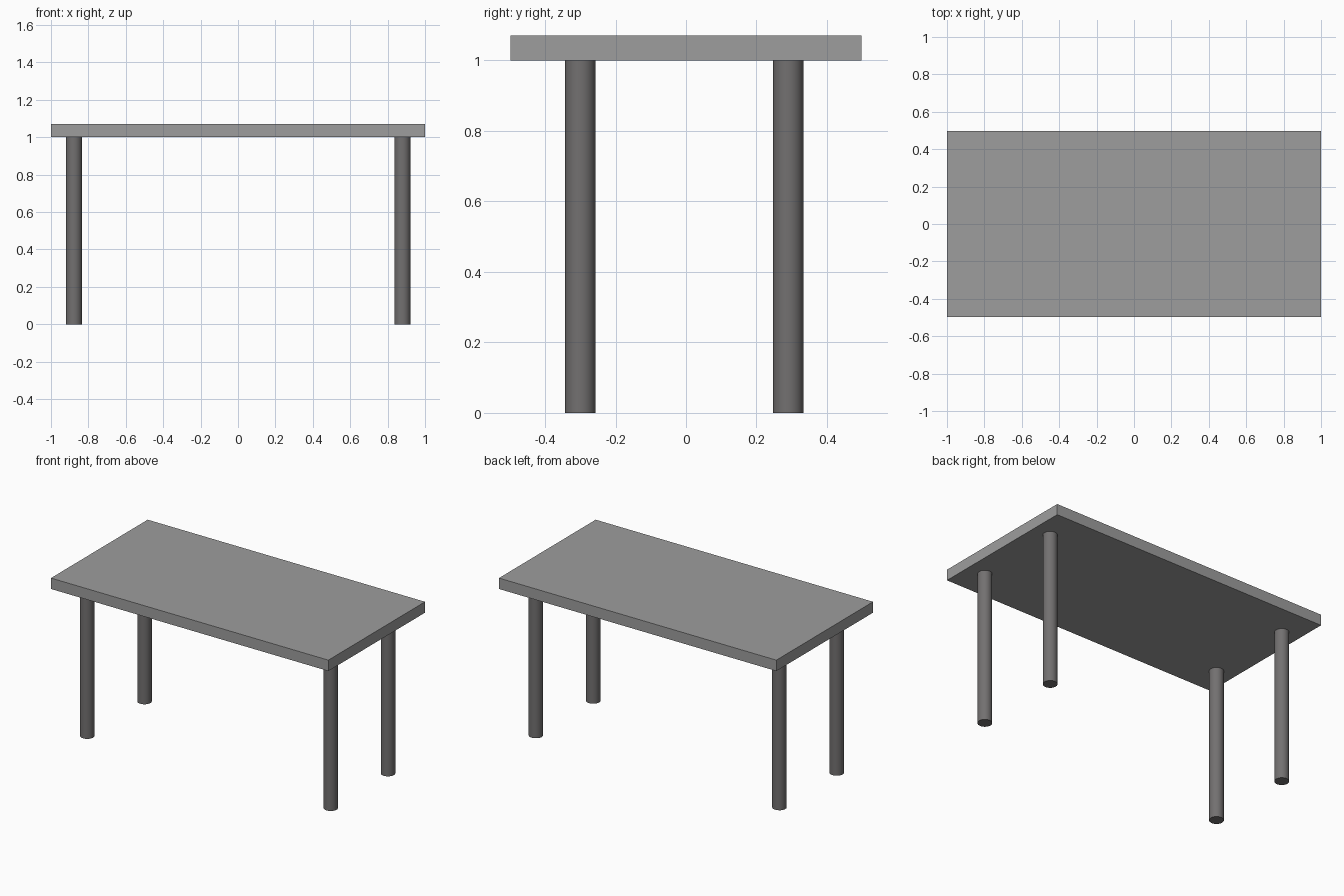
import bpy

if "Cube" in bpy.data.objects:
    bpy.data.objects.remove(bpy.data.objects["Cube"])

TOP_Z0, TOP_Z1 = 1.0, 1.071
LEG_RADIUS = 0.043


def make_material(name, color):
    mat = bpy.data.materials.new(name)
    mat.diffuse_color = (*color, 1.0)
    mat.use_nodes = True
    mat.node_tree.nodes["Principled BSDF"].inputs["Base Color"].default_value = mat.diffuse_color
    return mat


top_grey = make_material("top_grey", (0.34, 0.34, 0.34))
leg_grey = make_material("leg_grey", (0.17, 0.163, 0.163))


def add_leg(name, x, y):
    bpy.ops.mesh.primitive_cylinder_add(
        vertices=32, radius=LEG_RADIUS, depth=TOP_Z0, location=(x, y, TOP_Z0 / 2))
    leg = bpy.context.object
    leg.name = name
    leg.data.materials.append(leg_grey)
    bpy.ops.object.shade_smooth_by_angle()


# Table top: flat rectangular slab
bpy.ops.mesh.primitive_cube_add(size=1, location=(0, 0, (TOP_Z0 + TOP_Z1) / 2))
top = bpy.context.object
top.name = "table_top"
top.scale = (2.0, 0.996, TOP_Z1 - TOP_Z0)
bpy.ops.object.transform_apply(location=False, rotation=False, scale=True)
top.data.materials.append(top_grey)

# Four round legs, the pairs set slightly off centre
for side, x in (("left", -0.877), ("right", 0.879)):
    for end, y in (("front", -0.30), ("back", 0.29)):
        add_leg(f"{end}_{side}_leg", x, y)
